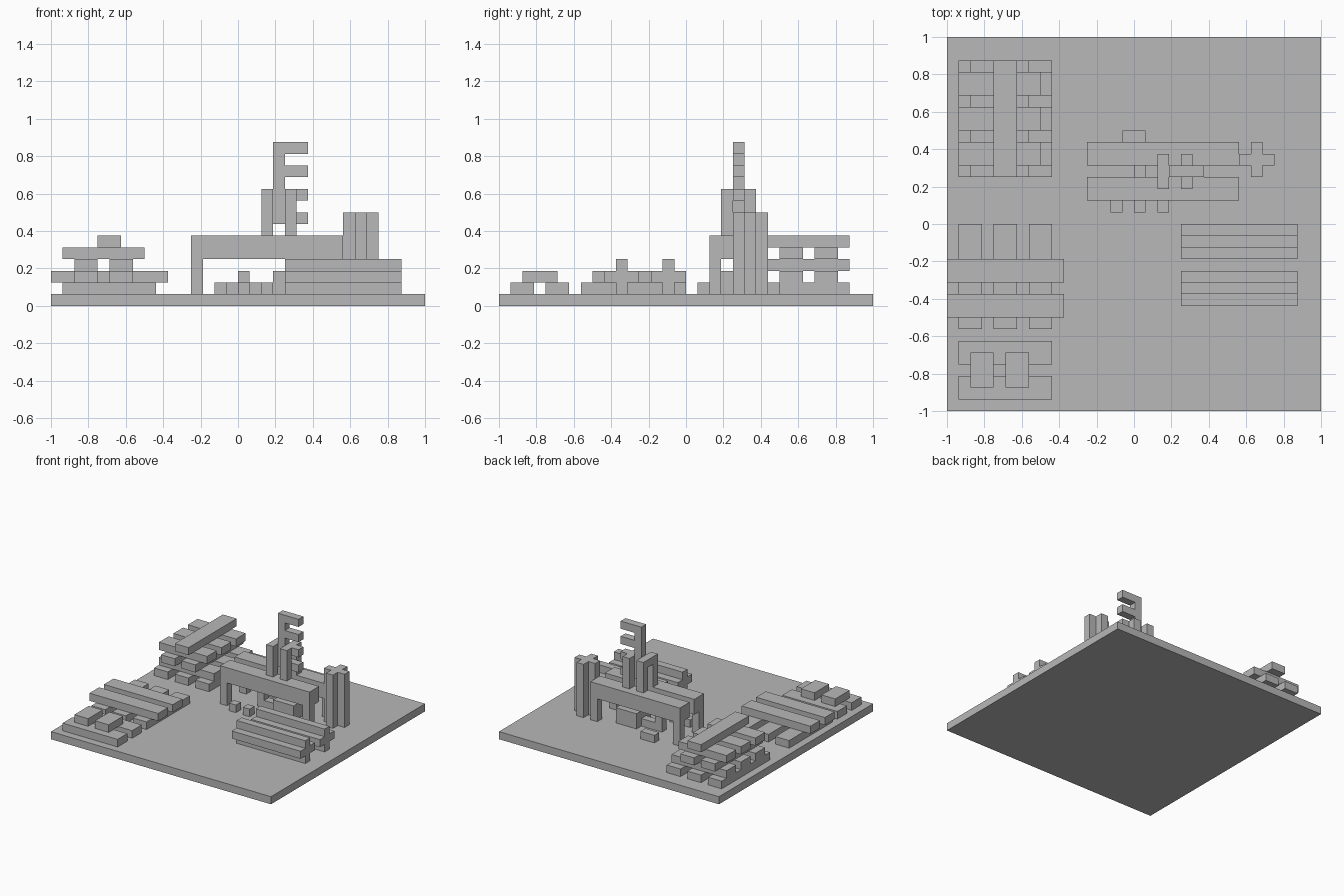
import bpy
import bmesh

if "Cube" in bpy.data.objects:
    bpy.data.objects.remove(bpy.data.objects["Cube"], do_unlink=True)

U = 1 / 16  # one block

stone = bpy.data.materials.new("plain_grey")
GREY = (0.48, 0.48, 0.48, 1)
stone.diffuse_color = GREY
stone.use_nodes = True
stone.node_tree.nodes["Principled BSDF"].inputs["Base Color"].default_value = GREY


def part(name, boxes):
    """One object made of boxes, each given as x, y and z spans in blocks."""
    bm = bmesh.new()
    for spans in boxes:
        verts = bmesh.ops.create_cube(bm, size=1)["verts"]
        for v in verts:
            for i, (a, b) in enumerate(spans):
                v.co[i] = U * (b if v.co[i] > 0 else a)
    mesh = bpy.data.meshes.new(name)
    bm.to_mesh(mesh)
    bm.free()
    mesh.materials.append(stone)
    obj = bpy.data.objects.new(name, mesh)
    bpy.context.collection.objects.link(obj)


def logs_x(xs, starts, z):
    """Logs two blocks wide running along x."""
    return [(xs, (y, y + 2), (z, z + 1)) for y in starts]


def logs_y(starts, ys, z):
    """Logs two blocks wide running along y."""
    return [((x, x + 2), ys, (z, z + 1)) for x in starts]


part("ground_slab", [((-16, 16), (-16, 16), (0, 1))])

# Tall log stack at the back
rows = (5, 8, 11)
part("tall_log_stack",
     logs_y((-15, -12, -9), (4, 14), 1)
     + logs_x((-15, -7), rows, 2)
     + logs_y((-14, -11), (4, 14), 3)
     + logs_x((-15, -8), rows, 4)
     + logs_y((-12,), (4, 14), 5))

# Middle and front log stacks
part("middle_log_stack",
     logs_y((-15, -12, -9), (-9, 0), 1) + logs_x((-16, -6), (-8, -5), 2))
part("small_log_stack",
     logs_x((-15, -7), (-15, -12), 1) + logs_y((-14, -11), (-14, -11), 2))

# Cross-section trunks lying on the ground
for name, y in (("front_trunk", -7), ("rear_trunk", -3)):
    part(name, [((4, 14), (y, y + 3), (2, 3)),
                ((4, 14), (y + 1, y + 2), (1, 2)),
                ((4, 14), (y + 1, y + 2), (3, 4))])

# Shelter: two roof beams on corner posts
part("roof_beams", [((-4, 9), ys, (4, 6)) for ys in ((2, 4), (5, 7))])
part("corner_posts", [((x, x + 1), (y, y + 1), (1, 4))
                      for x in (-4, 8) for y in (2, 6)])

# Upright cross-section trunk
part("standing_trunk", [((9, 12), (5, 6), (1, 8)),
                        ((10, 11), (4, 5), (1, 8)),
                        ((10, 11), (6, 7), (1, 8))])

# Arch, uprights and comb-shaped mast on the roof
part("roof_arch", [((2, 3), (3, 4), (6, 9)), ((2, 3), (5, 6), (6, 9)),
                   ((2, 3), (3, 6), (9, 10))])
part("roof_uprights", [((4, 5), (y, y + 1), (6, 10)) for y in (3, 5)])
part("comb_mast", [((3, 4), (4, 5), (7, 14))]
     + [((4, 6), (4, 5), (z, z + 1)) for z in (7, 9, 11, 13)])

# Furniture below the roof
part("counter", [((0, 6), (4, 5), (1, 2)), ((0, 1), (4, 5), (2, 3)),
                 ((3, 6), (3, 6), (1, 3))])
part("stools", [((x, x + 1), (1, 2), (1, 2)) for x in (-2, 0, 2)])
part("back_bench", [((-1, 1), (7, 8), (1, 2))])
